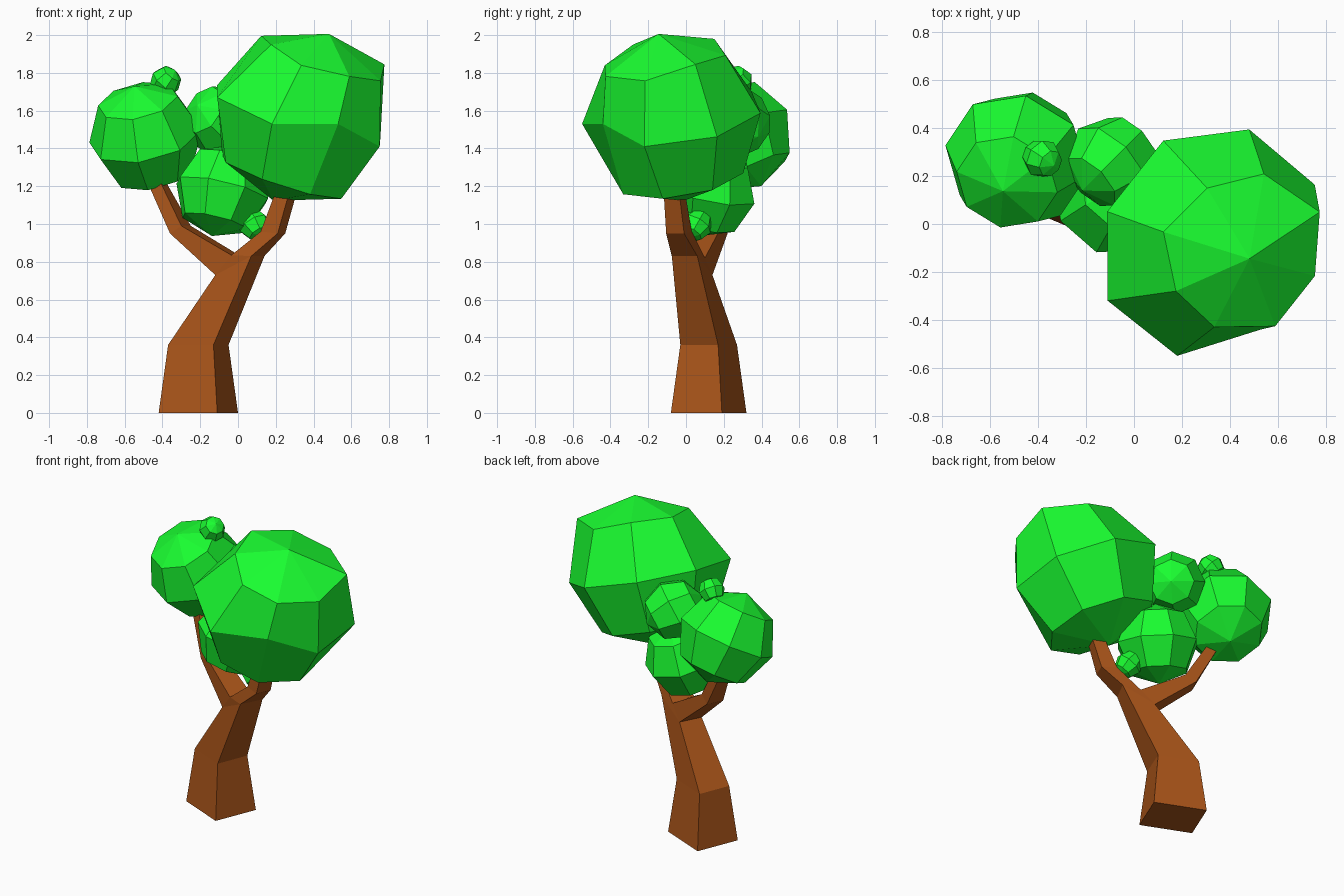
import bpy, bmesh
from mathutils import Vector, Matrix

if "Cube" in bpy.data.objects:
    bpy.data.objects.remove(bpy.data.objects["Cube"])


def material(name, color):
    m = bpy.data.materials.new(name)
    m.diffuse_color = (*color, 1)
    m.use_nodes = True
    m.node_tree.nodes["Principled BSDF"].inputs["Base Color"].default_value = m.diffuse_color
    return m


bark = material("bark", (0.40, 0.09, 0.010))
leaf = material("leaf", (0.010, 0.98, 0.03))


def finish(name, bm, mat):
    bmesh.ops.recalc_face_normals(bm, faces=bm.faces)
    me = bpy.data.meshes.new(name)
    bm.to_mesh(me)
    bm.free()
    me.materials.append(mat)
    ob = bpy.data.objects.new(name, me)
    bpy.context.collection.objects.link(ob)


# Forked trunk: four-sided rings, corners ordered around the section
bm = bmesh.new()


def ring(*pts):
    return [bm.verts.new(p) for p in pts]


def loft(rings):
    for a, b in zip(rings, rings[1:]):
        for i in range(4):
            j = (i + 1) % 4
            bm.faces.new((a[i], a[j], b[j], b[i]))


base = ring((-.42, .05, 0), (-.11, -.08, 0), (0, .19, 0), (-.31, .32, 0))
knee = ring((-.37, .07, .36), (-.13, -.03, .36), (-.05, .17, .36), (-.29, .27, .36))
fork = ring((-.12, .005, .73), (.07, -.075, .83), (.14, .06, .83), (-.05, .14, .73))
loft([base, knee, fork])
bm.faces.new(base)

# Crotch between the two branches
front, back = ring((-.035, -.035, .835), (.03, .10, .82))
a, b, c, d = fork
bm.faces.new((a, b, front))
bm.faces.new((c, d, back))

# Left branch and right branch
left = [[a, front, back, d],
        ring((-.36, .12, .95), (-.30, .09, .99), (-.25, .19, .99), (-.31, .22, .95)),
        ring((-.47, .19, 1.2), (-.41, .17, 1.22), (-.38, .24, 1.22), (-.44, .26, 1.2))]
right = [[front, b, c, back],
         ring((.12, -.07, .96), (.21, -.105, .95), (.25, -.01, .95), (.16, .03, .96)),
         ring((.21, -.09, 1.2), (.28, -.12, 1.2), (.32, -.04, 1.2), (.25, -.01, 1.2))]
for branch in (left, right):
    loft(branch)
    bm.faces.new(branch[-1])
finish("trunk", bm, bark)


# Foliage: tilted eight-sided balls (centre, pole radius, side radius, pole, side);
# the nearest corner is pulled to each point in dents, for an uneven crown
def foliage(name, centre, r_pole, r_side, pole, side, dents=()):
    z = Vector(pole).normalized()
    y = z.cross(Vector(side)).normalized()
    x = y.cross(z)
    rot = Matrix((x, y, z)).transposed().to_4x4()
    mat = (Matrix.Translation(centre) @ rot
           @ Matrix.Diagonal((r_side, r_side, r_pole, 1)))
    bm = bmesh.new()
    bmesh.ops.create_uvsphere(bm, u_segments=8, v_segments=4, radius=1, matrix=mat)
    for p in map(Vector, dents):
        min(bm.verts, key=lambda v: (v.co - p).length).co = p
    finish(name, bm, leaf)


foliage("foliage_large", (.335, -.078, 1.565), .47, .495, (.31, -.14, .93), (0, -.35, .27),
        [(.175, -.28, 1.95), (.335, -.43, 1.84), (.775, .05, 1.845), (.305, .15, 1.98),
         (-.11, -.32, 1.67), (.18, -.55, 1.53), (.75, -.22, 1.41), (.53, -.44, 1.53)])
foliage("foliage_left", (-.49, .267, 1.465), .30, .305, (-.056, -.128, .26), (-.26, -.02, .11))
foliage("foliage_low", (-.083, .122, 1.175), .25, .26, (.22, .2, .95), (-.08, -.25, .05))
foliage("foliage_back", (-.095, .26, 1.545), .19, .195, (.57, .57, -.4), (0, 0, 1))
foliage("foliage_tip", (-.383, .273, 1.755), .083, .083, (.5, -.3, .6), (1, 0, 0))
foliage("foliage_bud", (.088, .055, .995), .085, .085, (-.4, .4, .7), (1, 0, 0))
